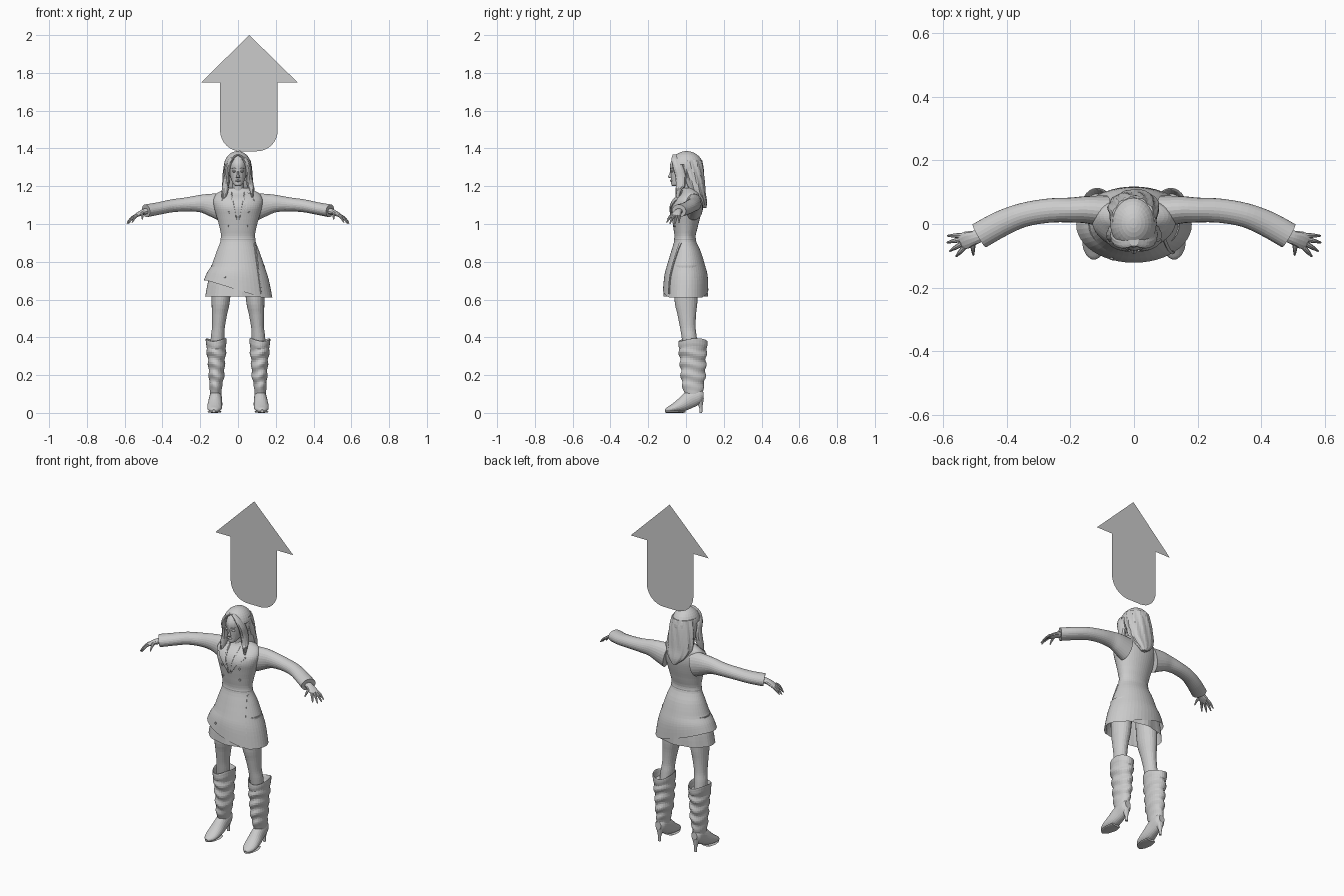
import bpy, bmesh, math
from mathutils import Vector

cube = bpy.data.objects.get("Cube")
if cube:
    bpy.data.objects.remove(cube)

grey = bpy.data.materials.new("plain grey")
grey.use_nodes = True
grey.diffuse_color = (0.6, 0.6, 0.6, 1)
grey.node_tree.nodes["Principled BSDF"].inputs["Base Color"].default_value = (0.6, 0.6, 0.6, 1)
parts = []
SIDES = (("left", 1), ("right", -1))


def add(name, bm):
    bmesh.ops.recalc_face_normals(bm, faces=bm.faces)
    mesh = bpy.data.meshes.new(name)
    bm.to_mesh(mesh)
    bm.free()
    mesh.materials.append(grey)
    obj = bpy.data.objects.new(name, mesh)
    bpy.context.collection.objects.link(obj)
    parts.append(obj)
    return obj


def smooth(points, steps):
    """Catmull-Rom through the control rings."""
    pts = [Vector(p) for p in points]
    out = []
    for i in range(len(pts) - 1):
        a, b, c, d = pts[max(i - 1, 0)], pts[i], pts[i + 1], pts[min(i + 2, len(pts) - 1)]
        for k in range(steps):
            t = k / steps
            out.append(b + (c - a) * (t / 2) + (2 * a - 5 * b + 4 * c - d) * (t * t / 2)
                       + (3 * b - a - 3 * c + d) * (t ** 3 / 2))
    return out + [pts[-1]]


def tube(name, rings, side=1, upright=False, sides=24, steps=4, caps=True, shape=None):
    """Loft ellipses; each ring is x, y, z, half width, half depth."""
    rows = smooth(rings, steps)
    bm = bmesh.new()
    loops = []
    for i, r in enumerate(rows):
        centre = Vector(r[:3])
        u, v = Vector((1, 0, 0)), Vector((0, 1, 0))
        if not upright:
            along = Vector(rows[min(i + 1, len(rows) - 1)][:3]) - Vector(rows[max(i - 1, 0)][:3])
            u = along.cross(Vector((0, 0, 1))).normalized()
            v = u.cross(along).normalized()
        loop = []
        for k in range(sides):
            a = math.tau * k / sides
            p = centre + u * (r[3] * math.cos(a)) + v * (r[4] * math.sin(a))
            if shape:
                p = shape(p, centre, a)
            loop.append(bm.verts.new((p.x * side, p.y, p.z)))
        loops.append(loop)
    for low, high in zip(loops, loops[1:]):
        for k in range(sides):
            j = (k + 1) % sides
            bm.faces.new((low[k], low[j], high[j], high[k]))
    if caps:
        bm.faces.new(loops[0])
        bm.faces.new(loops[-1])
    return add(name, bm)


def ball(name, centre, size, keep=None):
    bm = bmesh.new()
    bmesh.ops.create_uvsphere(bm, u_segments=28, v_segments=18, radius=1)
    for v in bm.verts:
        v.co = Vector(centre) + Vector([a * b for a, b in zip(v.co, size)])
    if keep:
        gone = [f for f in bm.faces if not keep(f.calc_center_median())]
        bmesh.ops.delete(bm, geom=gone, context="FACES")
    return add(name, bm)


# Coat body with a slanted wrap hem
def slanted_hem(p, centre, a):
    if p.z < 0.78:
        t = min(max((0.13 - p.x) / 0.29, 0), 1)
        hem = 0.61 + 0.09 * t
        p.z = hem + (p.z - 0.6) / 0.18 * (0.78 - hem)
    return p


coat = tube("coat", [
    (0, -.002, .60, .182, .120), (0, 0, .70, .163, .115), (0, 0, .77, .142, .103),
    (0, 0, .85, .115, .080), (0, -.005, .92, .090, .056), (0, -.003, .98, .097, .064),
    (0, 0, 1.04, .113, .076), (0, .002, 1.09, .127, .083), (0, .01, 1.13, .130, .074),
    (0, .025, 1.165, .108, .052), (0, .022, 1.19, .055, .038)],
    upright=True, sides=48, shape=slanted_hem, caps=False)


def folds(p, centre, a):
    p.y += 0.004 * math.sin(a * 9) * (0.8 - p.z) / 0.2
    return p


tube("under_skirt", [(0, -.002, .615, .174, .114), (0, 0, .70, .157, .109), (0, 0, .80, .125, .088)],
     upright=True, sides=48, shape=folds, caps=False)
tube("waist_seam", [(0, -.005, .914, .0915, .0575), (0, -.005, .92, .0925, .0585), (0, -.005, .926, .0915, .0575)],
     upright=True, sides=48, steps=2, caps=False)


# Thin plates laid on the front of the coat
def coat_plate(name, outline, side=1):
    bm = bmesh.new()
    bm.faces.new([bm.verts.new((x * side, -0.3, z)) for x, z in outline])
    bmesh.ops.triangulate(bm, faces=bm.faces)
    for _ in range(3):
        bmesh.ops.subdivide_edges(bm, edges=bm.edges, cuts=1, use_grid_fill=True)
    obj = add(name, bm)
    wrap = obj.modifiers.new("wrap", "SHRINKWRAP")
    wrap.target = coat
    wrap.wrap_method = "PROJECT"
    wrap.use_project_y = True
    wrap.use_project_x = wrap.use_project_z = False
    wrap.use_positive_direction = True
    wrap.offset = 0.004
    thick = obj.modifiers.new("thick", "SOLIDIFY")
    thick.thickness = 0.006
    thick.offset = 0


for label, s in SIDES:
    coat_plate(label + "_lapel", [(.005, 1.02), (.045, 1.08), (.088, 1.125), (.06, 1.132), (.07, 1.155), (.035, 1.172), (.025, 1.11)], s)
coat_plate("wrap_edge", [(.085, .90), (.092, .90), (.128, .63), (.121, .63)])
for i, (x, z) in enumerate([(-.05, 1.06), (-.055, .99), (.055, .99), (.06, 1.06), (-.07, .72)]):
    coat_plate("button_%d" % i, [(x + .006 * math.cos(k), z + .006 * math.sin(k)) for k in range(6)])


# Arms, hands, legs and boots
def wrinkles(p, centre, a):
    fade = max(0, min(1, (p.z - .11) / .05, (.37 - p.z) / .05))
    wave = math.sin(p.z * 105 + 1.2 * math.sin(a * 2))
    flat = Vector((p.x - centre.x, p.y - centre.y, 0))
    p = p + flat * (0.07 * fade * wave)
    if p.z > .34:
        p.z += 0.008 * math.sin(a * 2 + 1)
    return p


for label, s in SIDES:
    tube(label + "_sleeve", [
        (.09, .04, 1.09, .050, .072), (.15, .045, 1.103, .043, .058), (.20, .044, 1.108, .039, .046),
        (.27, .042, 1.104, .038, .037), (.35, .028, 1.096, .038, .034), (.42, 0, 1.082, .041, .033),
        (.487, -.037, 1.07, .042, .034)], s)
    tube(label + "_palm", [(.465, -.028, 1.072, .02, .016), (.50, -.042, 1.064, .022, .015),
                           (.525, -.05, 1.052, .027, .012), (.543, -.057, 1.042, .024, .008)], s, sides=12)
    fingers = [("little", (.538, -.036, 1.046), (.587, -.037, 1.008)),
               ("ring", (.542, -.048, 1.044), (.588, -.058, 1.002)),
               ("middle", (.542, -.062, 1.044), (.580, -.085, 1.002)),
               ("index", (.535, -.074, 1.046), (.560, -.102, 1.008)),
               ("thumb", (.508, -.058, 1.058), (.506, -.098, 1.025))]
    for finger, base, tip in fingers:
        mid = (Vector(base) + Vector(tip)) / 2 + Vector((0, 0, .006))
        tube(label + "_" + finger + "_finger", [(*base, .008, .008), (*mid, .007, .007), (*tip, .003, .003)],
             s, sides=8)
    tube(label + "_leg", [
        (.112, .025, .34, .034, .038), (.108, .017, .40, .036, .040), (.104, .010, .45, .034, .041),
        (.098, .004, .52, .040, .049), (.091, 0, .60, .049, .061), (.085, 0, .78, .058, .066)],
        s, upright=True)
    tube(label + "_boot_shaft", [
        (.118, .045, .085, .030, .042), (.118, .038, .13, .032, .055), (.114, .038, .19, .040, .064),
        (.114, .037, .26, .044, .068), (.115, .036, .33, .051, .073), (.116, .037, .38, .055, .077),
        (.116, .037, .384, .050, .070), (.115, .036, .35, .042, .060)],
        s, upright=True, sides=28, steps=7, shape=wrinkles)
    tube(label + "_boot_foot", [
        (.118, .092, .095, .018, .022), (.118, .07, .092, .030, .040), (.119, .025, .073, .034, .046),
        (.122, -.025, .042, .039, .036), (.125, -.07, .024, .037, .022), (.127, -.098, .015, .024, .014),
        (.128, -.11, .011, .008, .007)], s)
    tube(label + "_sole", [(.122, -.005, .008, .030, .007), (.124, -.045, .006, .038, .006),
                           (.127, -.09, .006, .028, .006), (.128, -.11, .006, .008, .005)], s, sides=12)
    tube(label + "_heel", [(.118, .079, 0, .008, .007), (.118, .078, .03, .009, .009), (.118, .07, .075, .024, .024)],
         s, upright=True, sides=12)

# Neck and head
tube("neck", [(0, .015, 1.13, .045, .04), (0, .012, 1.18, .031, .033), (0, .005, 1.25, .029, .034)], upright=True)
tube("head", [
    (0, -.060, 1.200, .010, .010), (0, -.047, 1.210, .024, .031), (0, -.026, 1.238, .037, .053),
    (0, -.015, 1.275, .045, .067), (0, -.005, 1.32, .049, .078), (0, 0, 1.36, .036, .056),
    (0, 0, 1.374, .014, .022)], upright=True)
tube("nose", [(0, -.078, 1.244, .010, .010), (0, -.083, 1.250, .009, .012), (0, -.080, 1.268, .005, .007),
              (0, -.079, 1.292, .004, .004)], upright=True, sides=12)
ball("lips", (0, -.077, 1.229), (.014, .008, .006))
for label, s in SIDES:
    ball(label + "_eye", (.020 * s, -.073, 1.279), (.011, .008, .006))
    tube(label + "_brow", [(.010, -.080, 1.293, .003, .002), (.022, -.077, 1.297, .003, .003),
                           (.034, -.066, 1.293, .002, .002)], s, sides=8)


# Hair
ball("hair_cap", (-.002, .003, 1.30), (.074, .089, .086),
     keep=lambda c: c.y > -.005 or c.z > 1.35 - abs(c.x) * .5)


def strands(p, centre, a):
    out = Vector((p.x - centre.x, p.y - centre.y, 0))
    return p + out * (.035 * math.sin(a * 11 + p.z * 25))


tube("hair_back", [
    (-.002, .018, 1.34, .066, .066), (-.002, .03, 1.29, .075, .063), (-.002, .045, 1.23, .079, .054),
    (0, .06, 1.17, .078, .043), (.004, .082, 1.12, .052, .028), (.008, .094, 1.085, .014, .014)],
    upright=True, sides=44, shape=strands)
for label, s in SIDES:
    drop = 0 if s < 0 else .035
    tube(label + "_hair_lock", [
        (.004, -.050, 1.368, .010, .020), (.034, -.055, 1.343, .015, .022), (.055, -.042, 1.30, .016, .028),
        (.060, -.028, 1.25, .016, .028), (.066, -.028, 1.20, .018, .025),
        (.073, -.038, 1.15 + drop, .014, .018), (.076, -.045, 1.105 + drop, .004, .006)],
        s, upright=True, shape=strands)

# Flat arrow sign above the head
outline = [(.06, 2.0), (-.195, 1.75), (-.095, 1.75)]
for centre_x, start in ((.015, math.pi), (.10, math.pi * 1.5)):
    for k in range(9):
        a = start + k * math.pi / 16
        outline.append((centre_x + .11 * math.cos(a), 1.495 + .11 * math.sin(a)))
outline += [(.21, 1.75), (.315, 1.75)]
sign = bmesh.new()
sign.faces.new([sign.verts.new((x, .067, z)) for x, z in outline])
add("arrow_sign", sign)

# Smooth shading with sharp edges kept
for obj in bpy.context.view_layer.objects:
    obj.select_set(obj in parts)
bpy.context.view_layer.objects.active = coat
bpy.ops.object.shade_smooth_by_angle(angle=math.radians(40))
